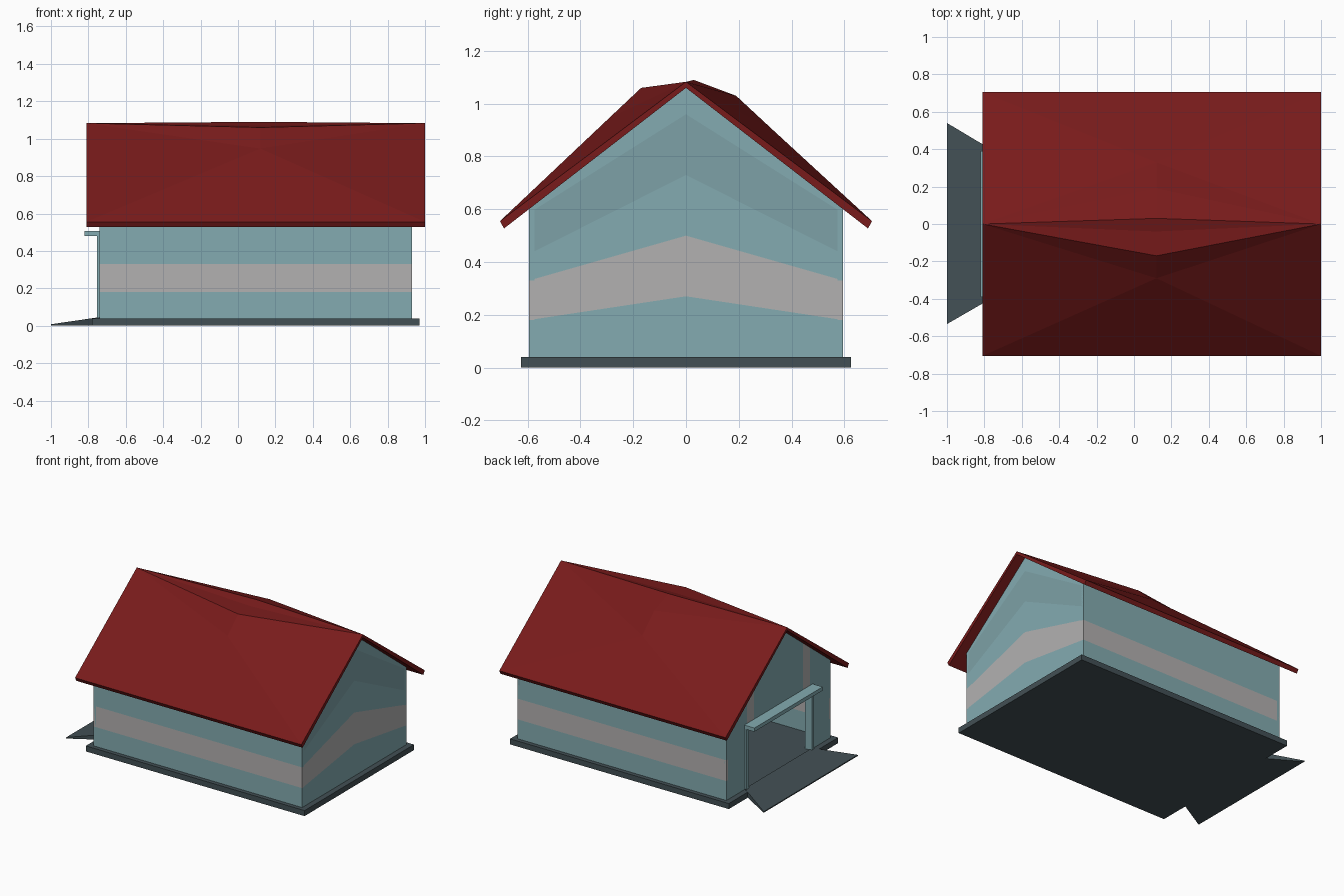
import bpy, bmesh
from mathutils import Vector

if "Cube" in bpy.data.objects:
    bpy.data.objects.remove(bpy.data.objects["Cube"])


def mat(name, rgb):
    m = bpy.data.materials.new(name)
    m.diffuse_color = (*rgb, 1)
    m.use_nodes = True
    m.node_tree.nodes["Principled BSDF"].inputs["Base Color"].default_value = m.diffuse_color
    return m


TEAL = mat("teal", (0.23, 0.41, 0.44))
DUSK = mat("dusky_teal", (0.205, 0.355, 0.385))
GREY = mat("pale_grey", (0.45, 0.44, 0.44))
SLATE = mat("slate", (0.055, 0.08, 0.09))
RED = mat("dark_red", (0.19, 0.011, 0.011))


def finish(bm, name, m):
    bmesh.ops.recalc_face_normals(bm, faces=bm.faces)
    me = bpy.data.meshes.new(name)
    bm.to_mesh(me)
    bm.free()
    me.materials.append(m)
    ob = bpy.data.objects.new(name, me)
    bpy.context.collection.objects.link(ob)


def prism(name, pts, shift, m):
    """Extrude a planar outline along the shift vector."""
    bm = bmesh.new()
    f = bm.faces.new([bm.verts.new(p) for p in pts])
    r = bmesh.ops.extrude_face_region(bm, geom=[f])
    verts = [v for v in r["geom"] if isinstance(v, bmesh.types.BMVert)]
    bmesh.ops.translate(bm, verts=verts, vec=Vector(shift))
    if len([x for x in bm.faces if f.normal == x.normal]) == 0:
        bm.faces.new(f.verts)
    finish(bm, name, m)


def box(name, x0, x1, y0, y1, z0, z1, m):
    prism(name, [(x0, y0, z0), (x1, y0, z0), (x1, y1, z0), (x0, y1, z0)], (0, 0, z1 - z0), m)


X0, X1, W, T = -0.74, 0.93, 0.595, 0.02
DOOR, HEAD = 0.36, 0.49

# foundation slab and entrance ramp
box("foundation_slab", -0.78, 0.97, -0.625, 0.625, 0, 0.04, SLATE)
bm = bmesh.new()
for p in [(-1, -0.535, 0), (-1, 0.54, 0), (-1, -0.535, 0.008), (-1, 0.54, 0.008),
          (-0.74, -0.385, 0), (-0.74, 0.385, 0), (-0.74, -0.385, 0.046), (-0.74, 0.385, 0.046)]:
    bm.verts.new(p)
bmesh.ops.convex_hull(bm, input=bm.verts)
finish(bm, "entrance_ramp", SLATE)

# long side walls in three stripes
for side, s in (("front", -1), ("back", 1)):
    for part, z0, z1, m in (("lower", 0.04, 0.18, TEAL), ("band", 0.18, 0.33, GREY), ("upper", 0.33, 0.6, TEAL)):
        box(f"{side}_wall_{part}", X0, X1, s * W, s * (W - T), z0, z1, m)

# closed gable wall in chevron stripes: (height at sides, height at centre)
levels = [(0.04, 0.04), (0.18, 0.27), (0.33, 0.5), (0.43, 0.73), (0.585, 0.96), (0.603, 1.06)]
parts = [("lower", TEAL), ("band", GREY), ("middle", TEAL), ("shade", DUSK), ("peak", TEAL)]
for (a, b), (c, d), (part, m) in zip(levels, levels[1:], parts):
    prism(f"right_wall_{part}", [(X1, -W, a), (X1, 0, b), (X1, W, a), (X1, W, c), (X1, 0, d), (X1, -W, c)],
          (-T, 0, 0), m)


def under(y):
    return 1.06 - abs(y) * 0.768


# open gable wall: sides, grey strips over the jambs, centre above the door
S = DOOR - 0.08
for side, s in (("front", -1), ("back", 1)):
    prism(f"left_wall_{side}", [(X0, s * W, 0.04), (X0, s * DOOR, 0.04), (X0, s * DOOR, under(DOOR)),
                                (X0, s * W, under(W))], (T, 0, 0), TEAL)
    prism(f"left_wall_{side}_strip", [(X0, s * DOOR, HEAD), (X0, s * S, HEAD), (X0, s * S, under(S)),
                                      (X0, s * DOOR, under(DOOR))], (T, 0, 0), GREY)
    # door posts
    a, b = sorted((s * DOOR, s * (DOOR + 0.025)))
    box(f"door_post_{side}", -0.755, -0.70, a, b, 0.04, HEAD, TEAL)
prism("left_wall_gable", [(X0, -S, HEAD), (X0, S, HEAD), (X0, S, under(S)), (X0, 0, 1.06), (X0, -S, under(S))],
      (T, 0, 0), TEAL)
box("door_header", -0.82, -0.72, -0.39, 0.39, 0.48, 0.507, TEAL)

# roof: three cross-sections lofted, the middle one bulging near the ridge
eave_f, eave_b = (-0.705, 0.555), (0.705, 0.555)
below = [(0.69, 0.527), (0, 1.06), (-0.69, 0.527)]
end = [eave_f] + [(0, 1.083)] * 6 + [eave_b] + below
mid = [eave_f, (-0.29, 0.947), (-0.17, 1.06), (-0.04, 1.07), (0.03, 1.09), (0.19, 1.03), (0.33, 0.9), eave_b] + below
bm = bmesh.new()
rings = [[bm.verts.new((x, y, z)) for y, z in prof] for x, prof in ((-0.81, end), (0.12, mid), (1.0, end))]
n = len(mid)
for r, q in zip(rings, rings[1:]):
    for i in range(n):
        j = (i + 1) % n
        bm.faces.new((r[i], r[j], q[j], q[i]))
for r in (rings[0], rings[2]):
    # end caps, one strip per slope
    bm.faces.new((r[0], r[1], r[9], r[10]))
    bm.faces.new((r[6], r[7], r[8], r[9]))
bmesh.ops.remove_doubles(bm, verts=bm.verts, dist=0.0005)
bmesh.ops.triangulate(bm, faces=bm.faces)
finish(bm, "roof", RED)
